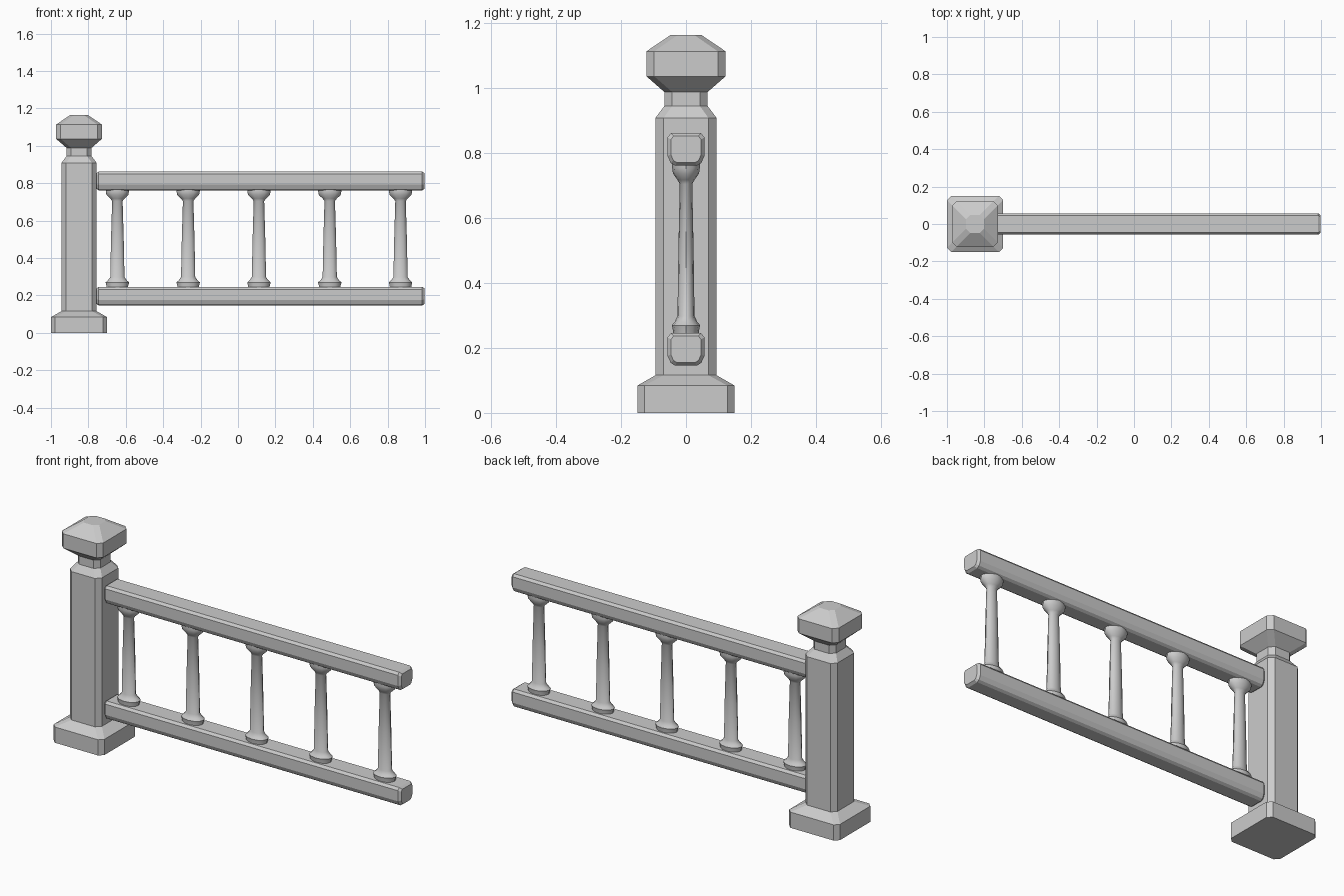
import bpy, bmesh, math

if "Cube" in bpy.data.objects:
    bpy.data.objects.remove(bpy.data.objects["Cube"])


def loft(name, rings, smooth=None):
    """Skin a stack of equal-length vertex rings and cap both ends."""
    bm = bmesh.new()
    loops = [[bm.verts.new(p) for p in ring] for ring in rings]
    n = len(loops[0])
    for a, b in zip(loops, loops[1:]):
        for i in range(n):
            j = (i + 1) % n
            bm.faces.new((a[i], a[j], b[j], b[i]))
    bm.faces.new(loops[0][::-1])
    bm.faces.new(loops[-1])
    bmesh.ops.recalc_face_normals(bm, faces=bm.faces)
    mesh = bpy.data.meshes.new(name)
    bm.to_mesh(mesh)
    bm.free()
    ob = bpy.data.objects.new(name, mesh)
    bpy.context.collection.objects.link(ob)
    if smooth:
        bpy.ops.object.select_all(action='DESELECT')
        ob.select_set(True)
        bpy.context.view_layer.objects.active = ob
        bpy.ops.object.shade_smooth_by_angle(angle=math.radians(smooth))
    return ob


def post_ring(z, h, c):
    """Square of half-size h with corners cut by c, centred on the post."""
    k = h - c
    pts = [(h, -k), (h, k), (k, h), (-k, h), (-h, k), (-h, -k), (-k, -h), (k, -h)]
    return [(-0.85 + x, y, z) for x, y in pts]


# Newel post: base, shaft, neck and cap in one stacked profile (z, half, corner cut)
loft("newel_post", [post_ring(*r) for r in [
    (0, 0.15, 0.022), (0.084, 0.15, 0.022), (0.116, 0.094, 0.025),
    (0.909, 0.094, 0.025), (0.945, 0.067, 0.024), (0.989, 0.067, 0.024),
    (1.037, 0.122, 0.024), (1.114, 0.122, 0.024), (1.164, 0.048, 0.022)]])


# Rails: chamfered section, slightly shrunk at the ends
def rail(name, zc):
    half = [(0.034, -0.050), (0.047, -0.042), (0.057, -0.020), (0.057, 0.037), (0.046, 0.050)]
    section = half + [(-y, z) for y, z in reversed(half)]
    ends = [(-0.757, 0.82), (-0.745, 1), (0.985, 1), (0.998, 0.82)]
    loft(name, [[(x, y * s, zc + z * s) for y, z in section] for x, s in ends])


rail("top_rail", 0.812)
rail("bottom_rail", 0.196)

# Balusters: turned profile (z, radius), flattened front to back
profile = [(0.235, 0.056), (0.252, 0.058), (0.270, 0.063), (0.281, 0.050), (0.298, 0.038),
           (0.500, 0.034), (0.705, 0.028), (0.718, 0.038), (0.737, 0.058),
           (0.755, 0.062), (0.775, 0.062)]
for b in range(5):
    cx = -0.645 + 0.3785 * b
    rings = [[(cx + r * math.cos(t * math.tau / 12), 0.69 * r * math.sin(t * math.tau / 12), z)
              for t in range(12)] for z, r in profile]
    loft(f"baluster_{b + 1}", rings, smooth=40)
